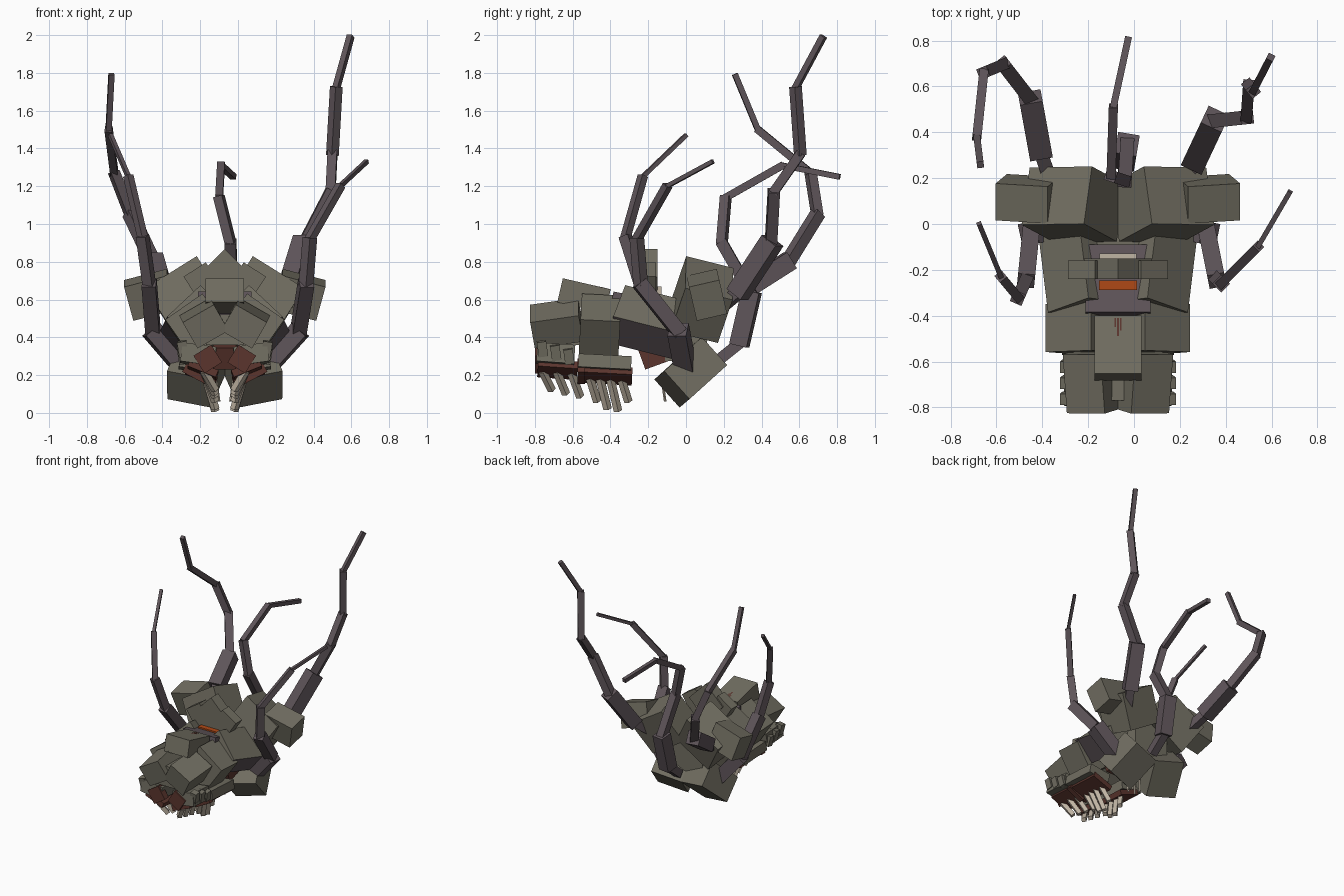
import bpy
from math import radians
from mathutils import Vector, Euler

CX = -0.07  # symmetry plane of the head


def material(name, rgb):
    m = bpy.data.materials.new(name)
    m.diffuse_color = (*rgb, 1)
    return m


HIDE = material("olive_grey", (0.165, 0.155, 0.12))
LIMB = material("dusky_purple", (0.112, 0.089, 0.1))
GUM = material("maroon", (0.105, 0.036, 0.027))
TOOTH = material("bone", (0.53, 0.46, 0.37))
EYE = material("orange", (0.43, 0.066, 0.008))

CORNERS = [(-1, -1), (1, -1), (1, 1), (-1, 1)]
FACES = [(3, 2, 1, 0), (4, 5, 6, 7), (0, 1, 5, 4), (1, 2, 6, 5), (2, 3, 7, 6), (3, 0, 4, 7)]


def mesh_object(name, verts, faces, mat):
    me = bpy.data.meshes.new(name)
    me.from_pydata(verts, [], faces)
    me.materials.append(mat)
    ob = bpy.data.objects.new(name, me)
    bpy.context.collection.objects.link(ob)
    return ob


def box(name, pos, size, rot=(0, 0, 0), mat=HIDE):
    """Block rolled about y, then pitched about x, then turned about z."""
    mtx = Euler([radians(a) for a in rot], 'YXZ').to_matrix()
    at = Vector((CX + pos[0], pos[1], pos[2]))
    half = Vector(size) / 2
    verts = [at + mtx @ Vector((x * half.x, y * half.y, z * half.z))
             for z in (-1, 1) for x, y in CORNERS]
    return mesh_object(name, verts, FACES, mat)


def pair(name, pos, size, rot=(0, 0, 0), mat=HIDE):
    return [box(f"{side}_{name}", (s * pos[0], pos[1], pos[2]), size,
                (rot[0], s * rot[1], s * rot[2]), mat)
            for side, s in (("right", 1), ("left", -1))]


def spike(name, a, b, wide, mat):
    """Square bar from a to b."""
    a, b = Vector(a), Vector(b)
    q = (b - a).to_track_quat('Z', 'X').to_matrix()
    verts = [p + q @ Vector((x * wide / 2, y * wide / 2, 0))
             for p in (a, b) for x, y in CORNERS]
    return mesh_object(name, verts, FACES, mat)


def tentacle(name, points, widths):
    for i, w in enumerate(widths):
        a, b = Vector(points[i]), Vector(points[i + 1])
        over = (b - a).normalized() * w * 0.15
        spike(f"{name}_{i + 1}", a - over, b + over, w, LIMB)


# Head plates, back to front
pair("rear_skull", (0.195, 0.085, 0.6), (0.32, 0.26, 0.28), (-14, 33, 8))
pair("temple_block", (0.395, 0.11, 0.625), (0.235, 0.165, 0.19), (13, 15, 0))
pair("nape", (0.15, 0.025, 0.215), (0.24, 0.28, 0.2), (40, -14, 22))
skull_sides = pair("skull_side", (0.17, -0.175, 0.475), (0.25, 0.39, 0.2), (-14, 43, -7))
box("skull_core", (0, 0.0, 0.41), (0.3, 0.22, 0.27))
pair("cheek", (0.145, -0.455, 0.455), (0.24, 0.21, 0.25), (-3, 35, 0))
pair("snout", (0.11, -0.685, 0.475), (0.19, 0.26, 0.16), (8, 30, -4))
box("nose_ridge", (0, -0.54, 0.62), (0.205, 0.26, 0.13), (-13, 0, 0))
box("snout_core", (0, -0.62, 0.44), (0.2, 0.3, 0.16))

# Bare flesh on the outward underside of the skull sides
for ob, face in zip(skull_sides, (3, 5)):
    ob.data.materials.append(LIMB)
    ob.data.polygons[face].material_index = 1

# Crest fan
box("crest_middle", (0, -0.195, 0.72), (0.21, 0.09, 0.21), (0, 45, 0))
pair("crest_side", (0.105, -0.2, 0.675), (0.14, 0.08, 0.2), (0, 33, 0))

# Soft core, eye slit and pale brow strip
box("brain", (0, -0.25, 0.545), (0.285, 0.3, 0.14), (-11, 0, 0), LIMB)
box("throat", (0, -0.17, 0.31), (0.3, 0.14, 0.12), (20, 0, 0), GUM)
box("eye_slit", (0, -0.267, 0.62), (0.165, 0.04, 0.03), (0, 0, 0), EYE)
box("brow_strip", (0, -0.142, 0.645), (0.16, 0.025, 0.05), (0, 0, 0), TOOTH)

# Small red streaks at the root of the nose
for i, length in enumerate((0.04, 0.08, 0.055)):
    box(f"nose_streak_{i + 1}", (0.012 * (i - 1), -0.41 - length / 2, 0.654 + 0.1 * length),
        (0.008, length, 0.008), (-13, 0, 0), GUM)

# Jaws: grey lips over maroon gums
pair("rear_lip", (0.15, -0.43, 0.26), (0.18, 0.28, 0.07), (-3, -8, 0))
pair("rear_gum", (0.125, -0.425, 0.2), (0.17, 0.28, 0.04), (-3, -20, 0), GUM)
pair("rear_gum_front", (0.145, -0.555, 0.22), (0.14, 0.04, 0.08), (0, -28, 0), GUM)
pair("front_lip", (0.14, -0.69, 0.305), (0.18, 0.2, 0.1), (-4, -8, 0))
pair("front_gum", (0.115, -0.68, 0.23), (0.16, 0.21, 0.04), (-4, -22, 0), GUM)
pair("gum_front", (0.09, -0.775, 0.285), (0.11, 0.05, 0.11), (0, 32, 0), GUM)
for i, y in enumerate((-0.76, -0.69, -0.62)):
    pair(f"lip_bump_{i + 1}", (0.222, y, 0.34 - 0.02 * i), (0.05, 0.05, 0.08), (8, 10, 0))

# Teeth slanting inward and backward
for s, side in ((1, "right"), (-1, "left")):
    for i in range(7):
        front = i < 3
        y = -0.76 + 0.075 * i if front else -0.52 + 0.055 * (i - 3)
        tip = (0.12, 0.1, 0.085, 0.06, 0.02, 0.01, 0.06)[i]
        spike(f"{side}_tooth_{i + 1}", (CX + s * 0.11, y, 0.22),
              (CX + s * 0.05, y + 0.05, tip), 0.032, TOOTH)
    # thin inner fangs under the nape
    for i in range(2):
        spike(f"{side}_fang_{i + 1}", (CX + s * 0.05, -0.08 - 0.05 * i, 0.2),
              (CX + s * 0.03, -0.06 - 0.05 * i, 0.06), 0.01, TOOTH)

# Tentacles
tentacle("right_rear_tentacle",
         [(0.2, 0.16, 0.54), (0.27, 0.28, 0.64), (0.35, 0.45, 0.9), (0.49, 0.465, 1.17),
          (0.5, 0.605, 1.37), (0.52, 0.58, 1.72), (0.595, 0.725, 1.99)],
         [0.06, 0.1, 0.06, 0.05, 0.048, 0.032])
tentacle("left_rear_tentacle",
         [(-0.36, 0.18, 0.57), (-0.41, 0.32, 0.66), (-0.45, 0.54, 0.8), (-0.57, 0.695, 1.05),
          (-0.655, 0.66, 1.27), (-0.685, 0.38, 1.5), (-0.67, 0.26, 1.79)],
         [0.06, 0.1, 0.06, 0.05, 0.04, 0.03])
tentacle("middle_rear_tentacle",
         [(-0.04, 0.16, 0.27), (-0.04, 0.285, 0.37), (-0.03, 0.345, 0.63), (-0.04, 0.19, 0.9),
          (-0.1, 0.21, 1.14), (-0.09, 0.51, 1.31), (-0.025, 0.81, 1.25)],
         [0.06, 0.095, 0.06, 0.05, 0.04, 0.03])
tentacle("right_front_tentacle",
         [(0.13, 0.0, 0.22), (0.32, -0.04, 0.43), (0.36, -0.24, 0.68), (0.38, -0.26, 0.92),
          (0.54, -0.1, 1.2), (0.68, 0.14, 1.33)],
         [0.1, 0.075, 0.055, 0.04, 0.022])
tentacle("left_front_tentacle",
         [(-0.27, 0.0, 0.22), (-0.45, -0.04, 0.43), (-0.47, -0.24, 0.68), (-0.505, -0.32, 0.93),
          (-0.58, -0.23, 1.25), (-0.675, 0.0, 1.47)],
         [0.1, 0.075, 0.055, 0.04, 0.022])
